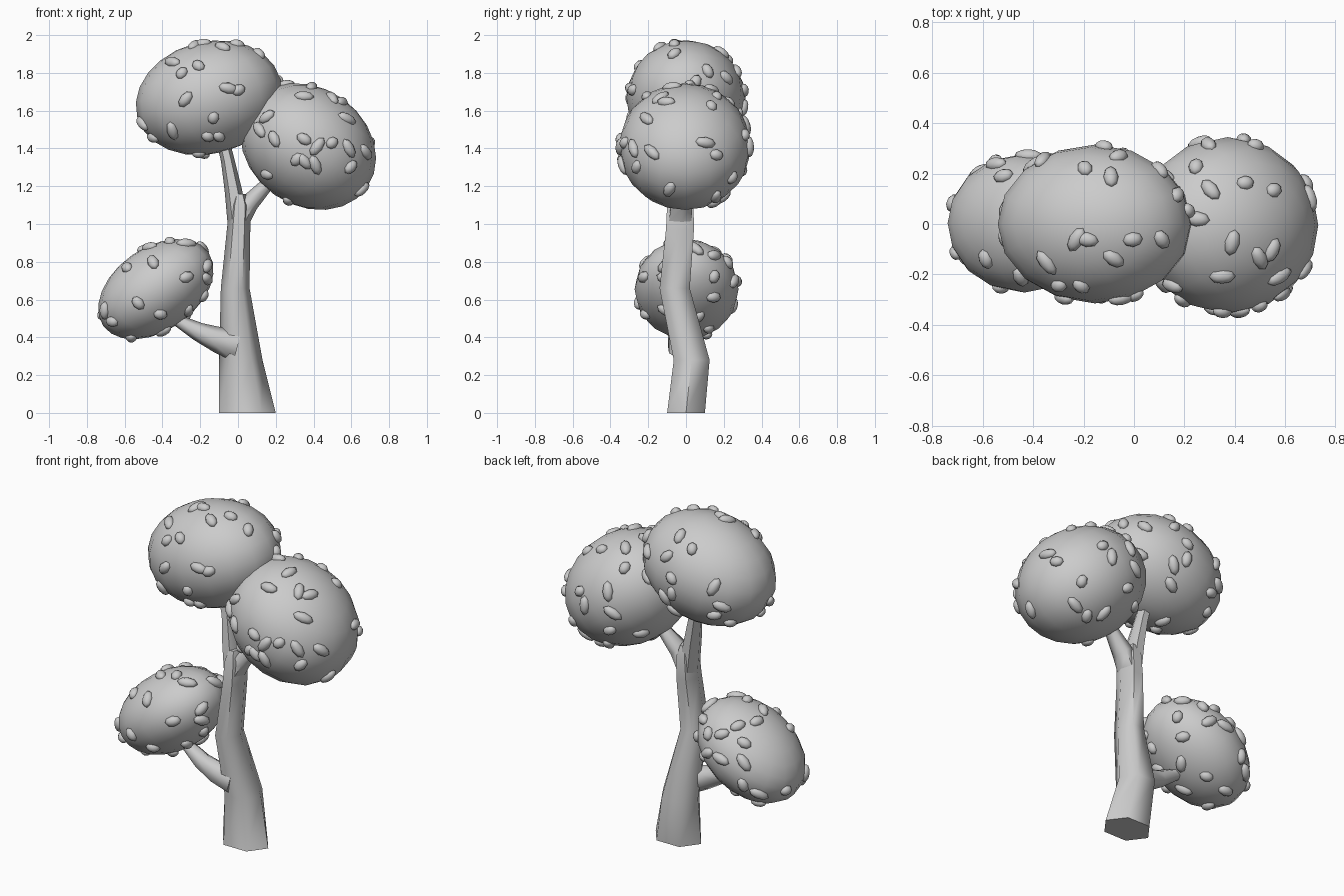
import bpy, bmesh, math, random
from mathutils import Vector, Matrix

if "Cube" in bpy.data.objects:
    bpy.data.objects.remove(bpy.data.objects["Cube"])

random.seed(4)


def finish(name, bm, angle=180):
    bmesh.ops.recalc_face_normals(bm, faces=bm.faces)
    me = bpy.data.meshes.new(name)
    bm.to_mesh(me)
    bm.free()
    ob = bpy.data.objects.new(name, me)
    bpy.context.collection.objects.link(ob)
    bpy.ops.object.select_all(action='DESELECT')
    bpy.context.view_layer.objects.active = ob
    ob.select_set(True)
    bpy.ops.object.shade_smooth_by_angle(angle=math.radians(angle))
    return ob


def tube(name, rings, sides=6):
    """rings: x, y, z, half width, half depth, tilt in the front plane (degrees)"""
    bm = bmesh.new()
    loops = []
    for x, y, z, rx, ry, tilt in rings:
        rot = Matrix.Rotation(math.radians(tilt), 3, 'Y')
        loops.append([bm.verts.new(Vector((x, y, z)) + rot @ Vector(
            (rx * math.cos(a), ry / 0.866 * math.sin(a), 0)))
            for a in (math.tau * i / sides for i in range(sides))])
    for lo, hi in zip(loops, loops[1:]):
        for i in range(sides):
            j = (i + 1) % sides
            bm.faces.new((lo[i], lo[j], hi[j], hi[i]))
    bm.faces.new(loops[0])
    bm.faces.new(loops[-1])
    return finish(name, bm, 65)


# Trunk and branches
tube("trunk", [(.05, 0, 0, .15, .10, 0), (.015, .03, .28, .115, .095, 0),
               (-.015, -.06, .66, .076, .08, 0), (.003, -.032, .97, .062, .074, 0),
               (.01, -.03, 1.1, .055, .07, 0), (.01, -.03, 1.16, .03, .05, 0)])
tube("upper_left_branch", [(0, -.03, 1.0, .055, .06, 0), (-.025, -.025, 1.18, .046, .055, -8),
                           (-.055, -.01, 1.34, .036, .04, -12), (-.1, 0, 1.52, .033, .035, -12)])
tube("upper_right_branch", [(.015, -.03, 1.02, .05, .06, 15), (.06, -.025, 1.11, .05, .055, 40),
                            (.15, -.01, 1.205, .036, .036, 48), (.27, 0, 1.31, .033, .033, 48)])
tube("lower_branch", [(.0, -.02, .36, .09, .07, -75), (-.1, -.04, .385, .07, .055, -70),
                      (-.21, -.04, .43, .05, .045, -62), (-.33, -.02, .495, .03, .032, -58),
                      (-.43, 0, .57, .028, .03, -55)])


def crown(name, centre, size, tilt, front):
    """A tilted egg of foliage with seed-shaped leaves half sunk in its surface"""
    frame = Matrix.Translation(centre) @ Matrix.Rotation(math.radians(-tilt), 4, 'Y')
    egg = frame @ Matrix.Diagonal((*size, 1))
    bm = bmesh.new()
    bmesh.ops.create_uvsphere(bm, u_segments=16, v_segments=12, radius=1, matrix=egg)
    finish(name, bm)

    # Front leaves follow the given x, z spots, back leaves are scattered
    inv = egg.inverted()
    spots = []
    for x, z in front:
        p = inv @ Vector((x, centre[1], z))
        flat = Vector((p.x, 0, p.z))
        if flat.length > 0.98:
            flat = flat.normalized() * 0.98
        spots.append(Vector((flat.x, -math.sqrt(1 - flat.length_squared), flat.z)))
    target = len(spots) + 18
    for _ in range(2000):
        if len(spots) >= target:
            break
        d = Vector([random.gauss(0, 1) for _ in range(3)]).normalized()
        if d.y > 0.05 and min((d - s).length for s in spots) > 0.26:
            spots.append(d)

    bm = bmesh.new()
    for d in spots:
        normal = Vector([d[i] / size[i] for i in range(3)])
        normal = (frame.to_3x3() @ normal).normalized()
        m = (Matrix.Translation(egg @ (d * 0.985))
             @ normal.to_track_quat('Z', 'Y').to_matrix().to_4x4()
             @ Matrix.Rotation(random.uniform(0, math.tau), 4, 'Z')
             @ Matrix.Diagonal((random.uniform(.036, .06), .03, .026, 1)))
        bmesh.ops.create_uvsphere(bm, u_segments=8, v_segments=6, radius=1, matrix=m)
    finish(name + "_leaves", bm)


# Three crowns
crown("top_crown", (-.155, 0, 1.668), (.392, .315, .297), 15,
      [(-.35, 1.86), (-.30, 1.80), (-.21, 1.84), (-.05, 1.72), (.005, 1.71), (-.28, 1.66),
       (-.35, 1.49), (-.13, 1.56), (-.16, 1.46), (-.10, 1.46), (-.23, 1.95), (-.08, 1.94),
       (0, 1.96), (.12, 1.91), (-.51, 1.53), (-.46, 1.45), (-.21, 1.36), (-.19, 1.98)])
crown("right_crown", (.372, -.005, 1.41), (.38, .35, .312), -35,
      [(.35, 1.68), (.50, 1.67), (.55, 1.65), (.58, 1.56), (.11, 1.50), (.19, 1.45),
       (.15, 1.57), (.35, 1.45), (.42, 1.41), (.50, 1.43), (.31, 1.34), (.35, 1.33),
       (.41, 1.31), (.60, 1.30), (.59, 1.40), (.68, 1.38), (.66, 1.18), (.26, 1.11),
       (.15, 1.26), (.39, 1.73)])
crown("lower_crown", (-.435, .003, .655), (.34, .275, .22), 35,
      [(-.59, .77), (-.45, .80), (-.27, .72), (-.53, .58), (-.41, .52), (-.26, .54),
       (-.67, .48), (-.71, .54), (-.47, .88), (-.36, .91), (-.16, .71), (-.16, .78),
       (-.18, .62), (-.27, .90), (-.57, .39), (-.39, .41)])
